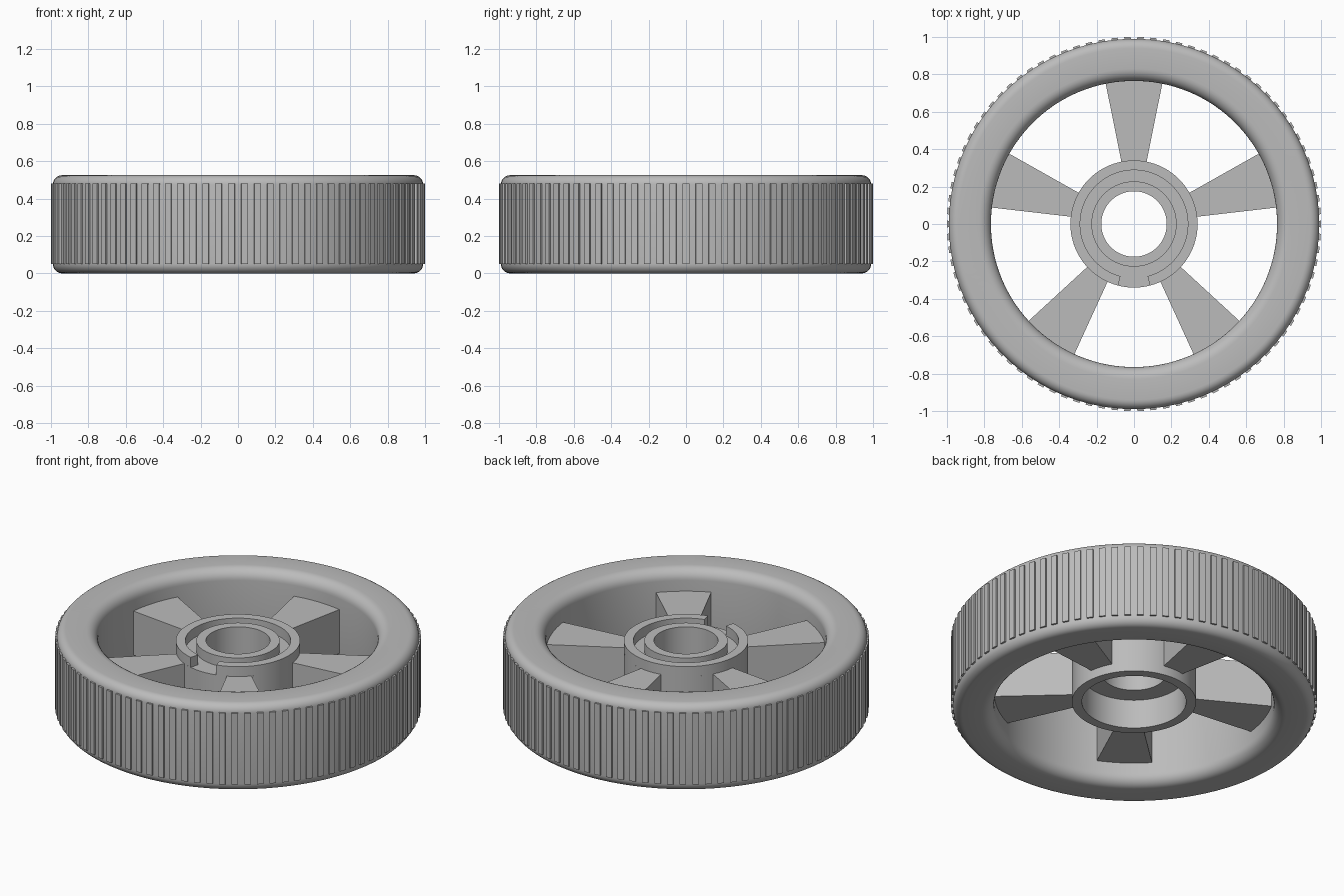
import bpy, bmesh, math

if "Cube" in bpy.data.objects:
    bpy.data.objects.remove(bpy.data.objects["Cube"])

HEIGHT = 0.525
RIBS = 90

rubber_grey = bpy.data.materials.new("plain grey")
rubber_grey.diffuse_color = (0.5, 0.5, 0.5, 1)
rubber_grey.use_nodes = True
rubber_grey.node_tree.nodes["Principled BSDF"].inputs["Base Color"].default_value = rubber_grey.diffuse_color


def finish(bm, name, angle=30):
    """Turn a bmesh into a shaded object."""
    bmesh.ops.recalc_face_normals(bm, faces=bm.faces)
    mesh = bpy.data.meshes.new(name)
    bm.to_mesh(mesh)
    bm.free()
    mesh.materials.append(rubber_grey)
    obj = bpy.data.objects.new(name, mesh)
    bpy.context.collection.objects.link(obj)
    bpy.ops.object.select_all(action='DESELECT')
    obj.select_set(True)
    bpy.context.view_layer.objects.active = obj
    bpy.ops.object.shade_smooth_by_angle(angle=math.radians(angle))
    return obj


def sweep(bm, profile, start=0, end=360, steps=144):
    """Sweep a closed (radius, z) profile about the z axis, in degrees."""
    full = end - start >= 360
    rings = []
    for i in range(steps if full else steps + 1):
        a = math.radians(start + (end - start) * i / steps)
        rings.append([bm.verts.new((r * math.cos(a), r * math.sin(a), z))
                      for r, z in profile])
    n = len(profile)
    for i in range(steps):
        p, q = rings[i], rings[(i + 1) % len(rings)]
        for j in range(n):
            k = (j + 1) % n
            bm.faces.new((p[j], p[k], q[k], q[j]))
    if not full:
        bm.faces.new(rings[0])
        bm.faces.new(rings[-1])


def corner(cr, cz, rad, a0, steps=7):
    """Quarter-circle of profile points starting at angle a0."""
    return [(cr + rad * math.cos(math.radians(a0 + 90 * i / steps)),
             cz + rad * math.sin(math.radians(a0 + 90 * i / steps)))
            for i in range(steps + 1)]


def rect(r0, r1, z0, z1):
    return [(r0, z0), (r1, z0), (r1, z1), (r0, z1)]


# Tyre: rounded ring, softer on the inner lips
OUT, INN, FO, FI = 0.99, 0.765, 0.05, 0.065
bm = bmesh.new()
sweep(bm, corner(OUT - FO, FO, FO, -90) + corner(OUT - FO, HEIGHT - FO, FO, 0)
      + corner(INN + FI, HEIGHT - FI, FI, 90) + corner(INN + FI, FI, FI, 180))
finish(bm, "tyre")

# Tread ribs around the outside
bm = bmesh.new()
for i in range(RIBS):
    a = 360 * i / RIBS
    sweep(bm, rect(0.975, 1.0, 0.05, 0.48), a - 1, a + 1, 2)
finish(bm, "tread_ribs")

# Five wedge spokes
bm = bmesh.new()
for i in range(5):
    a = 90 + 72 * i
    sweep(bm, rect(0.325, 0.775, 0.13, 0.395), a - 11.4, a + 11.4, 8)
finish(bm, "spokes")

# Hub: raised inner collar on top, wide counterbore underneath
bm = bmesh.new()
sweep(bm, [(0.285, 0.075), (0.34, 0.075), (0.34, 0.395), (0.228, 0.395),
           (0.228, 0.455), (0.175, 0.455), (0.175, 0.25), (0.285, 0.25)], steps=96)
finish(bm, "hub")

# Hub lip, open at the front
bm = bmesh.new()
sweep(bm, rect(0.288, 0.34, 0.395, 0.455), -90 + 14.5, 270 - 14.5, 90)
finish(bm, "hub_lip")
